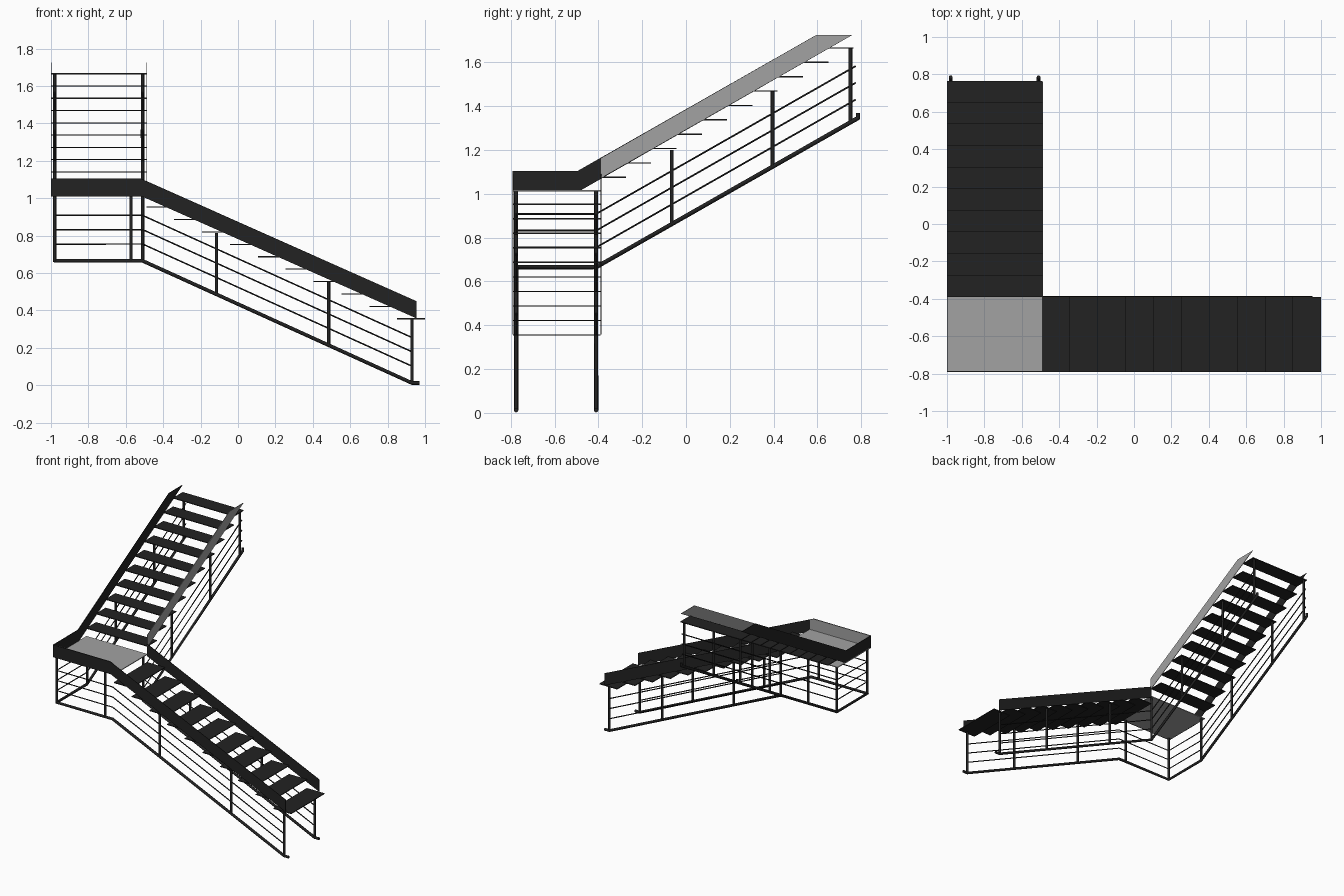
import bpy, bmesh
from mathutils import Vector

if "Cube" in bpy.data.objects:
    bpy.data.objects.remove(bpy.data.objects["Cube"])


def material(name, v):
    m = bpy.data.materials.new(name)
    m.diffuse_color = (v, v, v, 1)
    m.use_nodes = True
    m.node_tree.nodes["Principled BSDF"].inputs["Base Color"].default_value = m.diffuse_color
    return m


DARK = material("charcoal_metal", 0.016)
GREY = material("mid_grey_panel", 0.36)


def finish(name, bm, mat):
    bmesh.ops.recalc_face_normals(bm, faces=bm.faces)
    me = bpy.data.meshes.new(name)
    bm.to_mesh(me)
    bm.free()
    me.materials.append(mat)
    ob = bpy.data.objects.new(name, me)
    bpy.context.collection.objects.link(ob)
    return ob


def box(name, lo, hi, mat):
    bm = bmesh.new()
    bmesh.ops.create_cube(bm, size=1)
    for v in bm.verts:
        v.co = Vector([(a + b) / 2 + c * (b - a) for a, b, c in zip(lo, hi, v.co)])
    return finish(name, bm, mat)


def plate(name, profile, axis, pos, mat, t=0.004):
    """Extrude a (horizontal, z) outline into a thin plate across x or y."""
    bm = bmesh.new()

    def point(h, z):
        return (pos, h, z) if axis == "x" else (h, pos, z)
    f = bm.faces.new([bm.verts.new(point(h, z)) for h, z in profile])
    ext = bmesh.ops.extrude_face_region(bm, geom=[f])
    shift = Vector((t, 0, 0)) if axis == "x" else Vector((0, t, 0))
    for g in ext["geom"]:
        if isinstance(g, bmesh.types.BMVert):
            g.co += shift
    return finish(name, bm, mat)


def rod(name, pts, r):
    """Round bar swept along a path."""
    cu = bpy.data.curves.new(name, "CURVE")
    cu.dimensions = "3D"
    cu.bevel_depth = r
    cu.bevel_resolution = 2
    cu.use_fill_caps = True
    sp = cu.splines.new("POLY")
    sp.points.add(len(pts) - 1)
    for p, c in zip(sp.points, pts):
        p.co = (*c, 1)
    tmp = bpy.data.objects.new(name + "_path", cu)
    bpy.context.collection.objects.link(tmp)
    bpy.context.view_layer.update()
    me = bpy.data.meshes.new_from_object(
        tmp.evaluated_get(bpy.context.evaluated_depsgraph_get()))
    bpy.data.objects.remove(tmp)
    me.materials.clear()
    me.materials.append(DARK)
    ob = bpy.data.objects.new(name, me)
    bpy.context.collection.objects.link(ob)


X0, X1 = -1.0, -0.488        # upper flight sides
Y0, Y1 = -0.79, -0.39        # lower flight sides

# treads of both flights
for i in range(10):
    x, z = -0.49 + 0.149 * i, 0.952 - 0.0663 * i
    box(f"lower_tread_{i}", (x, Y0, z - 0.003), (x + 0.149, Y1, z + 0.003), DARK)
    y, z = Y1 + 0.1155 * i, 1.075 + 0.0656 * i
    box(f"upper_tread_{i}", (X0, y, z - 0.003), (X1, y + 0.1155, z + 0.003), DARK)

# landing
box("landing", (X0, Y0, 1.011), (X1, Y1, 1.017), GREY)

# lower stringers
plate("front_stringer", [(X0, 1.01), (X0, 1.104), (-0.52, 1.104), (0.955, 0.449),
                         (0.955, 0.357), (-0.515, 1.01)], "y", Y0 - 0.002, DARK)
plate("landing_lining", [(X0 + 0.004, 1.017), (X0 + 0.004, 1.104), (-0.52, 1.104),
                         (-0.49, 1.09), (-0.49, 1.017)], "y", Y0 + 0.002, GREY, 0.003)
plate("back_stringer", [(-0.49, 1.0), (-0.49, 1.092), (0.955, 0.449),
                        (0.955, 0.357)], "y", Y1, DARK)

# upper stringers
plate("left_stringer", [(Y0, 1.01), (Y0, 1.104), (-0.495, 1.104), (0.595, 1.725),
                        (0.76, 1.725), (-0.49, 1.01)], "x", X0, DARK)
plate("right_stringer", [(Y1, 1.07), (Y1, 1.162), (0.595, 1.725),
                         (0.76, 1.725)], "x", X1 - 0.002, GREY)

# railing lines: outer one goes round the landing, inner one turns the corner
XO, XI, YO, YI = -0.98, -0.51, -0.775, -0.41
ZL = 0.665


def railing(dz, rail):
    top = ZL + dz
    s = 0.012 + dz
    for side in ("outer", "inner"):
        x, y = (XO, YO) if side == "outer" else (XI, YI)
        pts = [(0.97, y, s)] if rail else []
        pts += [(0.93, y, s), (XI, y, top)]
        if side == "outer":
            pts += [(XO, YO, top), (XO, YI, top)]
        pts += [(x, 0.775, 1.34 + dz)]
        if rail:
            pts += [(x, 0.785, 1.345), (x, 0.785, 1.368)]
        rod(f"{side}_{'handrail' if rail else 'wire'}_{round(dz * 100)}", pts,
            0.010 if rail else 0.004)


railing(0, True)
for dz in (0.09, 0.167, 0.243):
    railing(dz, False)

# posts of the lower flight
for n, y in (("outer", YO), ("inner", YI)):
    for i, (x, a, b) in enumerate(((0.93, 0.012, 0.355), (0.485, 0.214, 0.553),
                                   (-0.115, 0.486, 0.815))):
        rod(f"{n}_lower_post_{i}", [(x, y, a), (x, y, b)], 0.009)

# posts of the upper flight
for n, x in (("outer", XO), ("inner", XI)):
    for i, (y, a, b) in enumerate(((-0.065, 0.861, 1.2), (0.395, 1.124, 1.467),
                                   (0.75, 1.326, 1.664))):
        rod(f"{n}_upper_post_{i}", [(x, y, a), (x, y, b)], 0.009)

# posts under the landing
for i, (x, y) in enumerate(((XO, YO), (-0.572, YO), (XO, YI), (XI, YI))):
    rod(f"landing_post_{i}", [(x, y, ZL), (x, y, 1.012)], 0.009)
